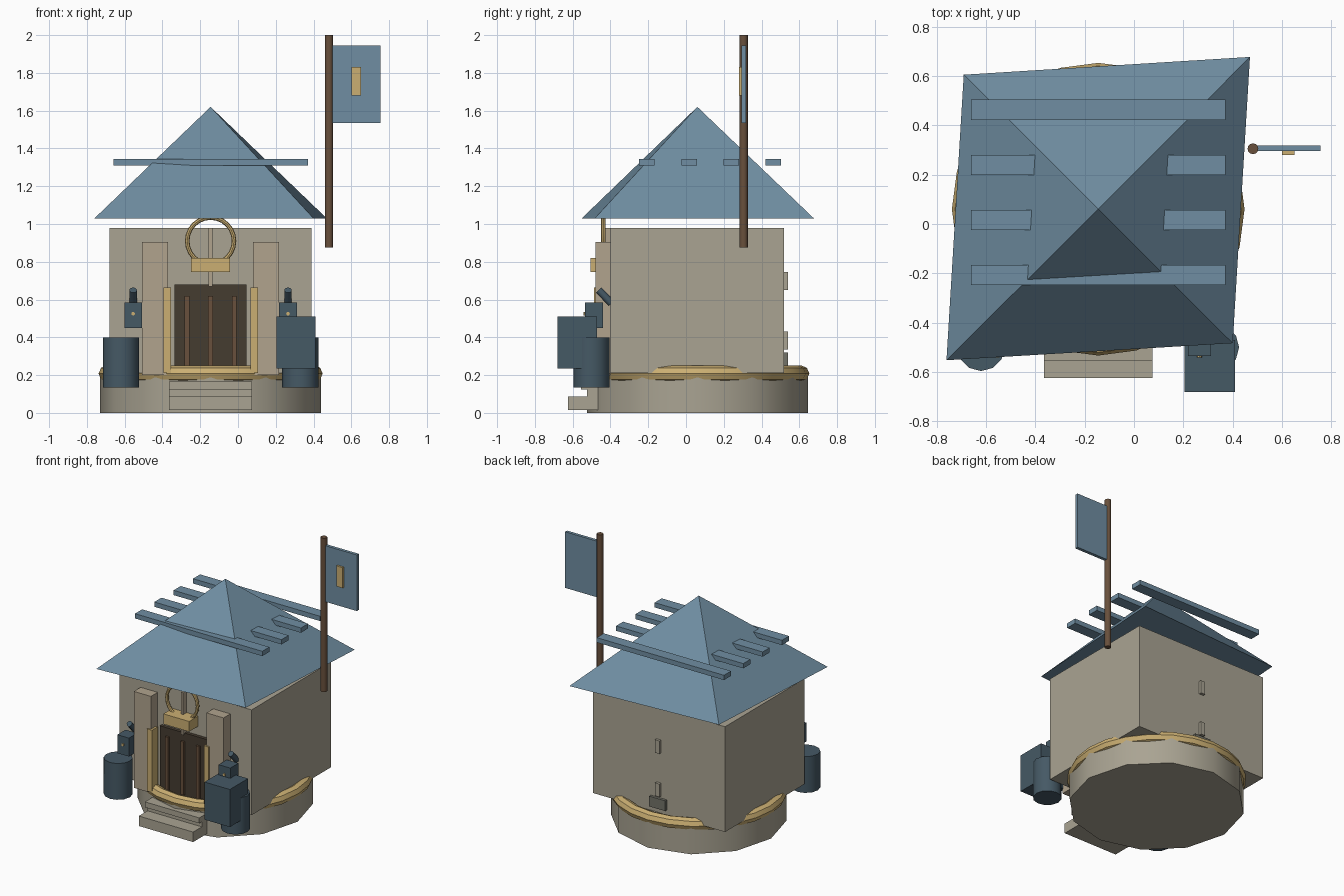
import bpy, bmesh, math
from mathutils import Vector

if "Cube" in bpy.data.objects:
    bpy.data.objects.remove(bpy.data.objects["Cube"])

CX, CY = -0.145, 0.06


def material(name, rgb):
    m = bpy.data.materials.new(name)
    m.diffuse_color = (*rgb, 1)
    m.use_nodes = True
    m.node_tree.nodes["Principled BSDF"].inputs["Base Color"].default_value = m.diffuse_color
    return m


STONE = material("stone", (0.40, 0.37, 0.29))
PALE = material("pale_stone", (0.44, 0.37, 0.27))
ROOF = material("slate_blue", (0.16, 0.27, 0.36))
GOLD = material("gold", (0.60, 0.43, 0.17))
DARK = material("dark_wood", (0.06, 0.045, 0.03))
WOOD = material("wood", (0.14, 0.08, 0.045))
METAL = material("dark_metal", (0.06, 0.10, 0.13))
SLOT = material("dark_stone", (0.17, 0.17, 0.14))


def finish(bm, name, mat, smooth=False):
    me = bpy.data.meshes.new(name)
    bmesh.ops.recalc_face_normals(bm, faces=bm.faces)
    bm.to_mesh(me)
    bm.free()
    me.materials.append(mat)
    ob = bpy.data.objects.new(name, me)
    bpy.context.collection.objects.link(ob)
    if smooth:
        bpy.ops.object.select_all(action='DESELECT')
        ob.select_set(True)
        bpy.context.view_layer.objects.active = ob
        bpy.ops.object.shade_smooth_by_angle(angle=math.radians(40))
    return ob


def box(name, x, y, z, mat):
    bm = bmesh.new()
    bmesh.ops.create_cube(bm, size=1)
    for v in bm.verts:
        v.co = [(a + b) / 2 + c * (b - a) for c, (a, b) in zip(v.co, (x, y, z))]
    return finish(bm, name, mat)


def rod(name, a, b, r, mat, sides=12, smooth=True):
    a, b = Vector(a), Vector(b)
    bm = bmesh.new()
    bmesh.ops.create_cone(bm, cap_ends=True, segments=sides, radius1=r, radius2=r,
                          depth=(b - a).length)
    q = Vector((0, 0, 1)).rotation_difference(b - a)
    for v in bm.verts:
        v.co = q @ v.co + (a + b) / 2
    return finish(bm, name, mat, smooth)


def ring(name, centre, R, r, mat, n, m, upright=False):
    bm = bmesh.new()
    grid = []
    for i in range(n):
        t = 2 * math.pi * i / n
        row = []
        for j in range(m):
            p = 2 * math.pi * j / m
            d, h = R + r * math.cos(p), r * math.sin(p)
            co = (d * math.cos(t), d * math.sin(t), h)
            if upright:
                co = (co[0], h, co[1])
            row.append(bm.verts.new(Vector(centre) + Vector(co)))
        grid.append(row)
    for i in range(n):
        for j in range(m):
            k, l = (i + 1) % n, (j + 1) % m
            bm.faces.new((grid[i][j], grid[k][j], grid[k][l], grid[i][l]))
    return finish(bm, name, mat, True)


# Round plinth with gold band, and the square hall
rod("plinth", (CX, CY, 0), (CX, CY, 0.21), 0.585, STONE, 12)
ring("plinth_band", (CX, CY, 0.208), 0.55, 0.043, GOLD, 24, 8)
box("hall", (-0.68, 0.39), (-0.40, 0.52), (0.21, 0.98), STONE)

# Skewed pyramid roof
bm = bmesh.new()
base = [bm.verts.new((CX + x, CY + y, 1.03)) for x, y in
        ((-0.615, -0.612), (0.545, -0.543), (0.615, 0.617), (-0.545, 0.545))]
apex = bm.verts.new((CX, CY, 1.62))
bm.faces.new(base[::-1])
for i in range(4):
    bm.faces.new((base[i], base[(i + 1) % 4], apex))
finish(bm, "roof", ROOF)

# Roof battens
for i in range(4):
    y = -0.248 + i * 0.2233
    box(f"roof_batten_{i}", (-0.66, 0.37), (y, y + 0.082), (1.31, 1.345), ROOF)

# Flagpole, flag and plain emblem plate
rod("flagpole", (0.482, 0.305, 0.875), (0.482, 0.305, 2.0), 0.022, WOOD)
box("flag", (0.50, 0.755), (0.295, 0.318), (1.535, 1.945), ROOF)
box("flag_plate", (0.60, 0.65), (0.28, 0.296), (1.68, 1.83), GOLD)

# Entrance steps
for i, (y, z0, z1) in enumerate(((-0.625, 0.015, 0.088), (-0.525, 0.088, 0.125),
                                 (-0.555, 0.125, 0.165))):
    box(f"step_{i}", (-0.365, 0.075), (y, -0.46), (z0, z1), STONE)

# Door with vertical bars
box("door", (-0.335, 0.045), (-0.425, -0.39), (0.21, 0.68), DARK)
for i in range(3):
    x = CX + (i - 1) * 0.125
    box(f"door_bar_{i}", (x - 0.013, x + 0.013), (-0.44, -0.42), (0.23, 0.62), WOOD)

# Paired parts on both sides of the door
for s, side in ((-1, "left"), (1, "right")):
    def span(a, b):
        return tuple(sorted((CX + s * a, CX + s * b)))
    box(f"pillar_{side}", span(0.225, 0.363), (-0.478, -0.39), (0.20, 0.905), PALE)
    box(f"door_trim_{side}", span(0.21, 0.25), (-0.488, -0.42), (0.21, 0.665), GOLD)
    x = CX + s * 0.475
    rod(f"barrel_{side}", (x, -0.5, 0.135), (x, -0.5, 0.40), 0.096, METAL, 12)
    x = CX + s * 0.41
    box(f"lamp_box_{side}", (x - 0.047, x + 0.047), (-0.535, -0.44), (0.45, 0.585), METAL)
    rod(f"lamp_arm_{side}", (x, -0.395, 0.58), (x, -0.462, 0.65), 0.02, METAL, 10)
    rod(f"lamp_knob_{side}", (x, -0.542, 0.525), (x, -0.53, 0.525), 0.01, GOLD, 8)

# Crate in front of the right barrel
box("crate", (0.205, 0.41), (-0.68, -0.47), (0.235, 0.51), METAL)

# Lintel block and ring over the door
box("lintel", (-0.25, -0.042), (-0.505, -0.40), (0.745, 0.82), GOLD)
ring("lintel_ring", (CX, -0.437, 0.91), 0.124, 0.012, GOLD, 24, 8, True)
box("lintel_rod", (CX - 0.01, CX + 0.01), (-0.44, -0.40), (0.67, 0.98), PALE)

# Back wall fittings
for i, z in enumerate((0.335, 0.65)):
    box(f"back_peg_{i}", (CX - 0.018, CX + 0.018), (0.51, 0.54), (z, z + 0.095), STONE)
box("back_vent", (CX - 0.065, CX + 0.065), (0.51, 0.54), (0.245, 0.32), SLOT)
